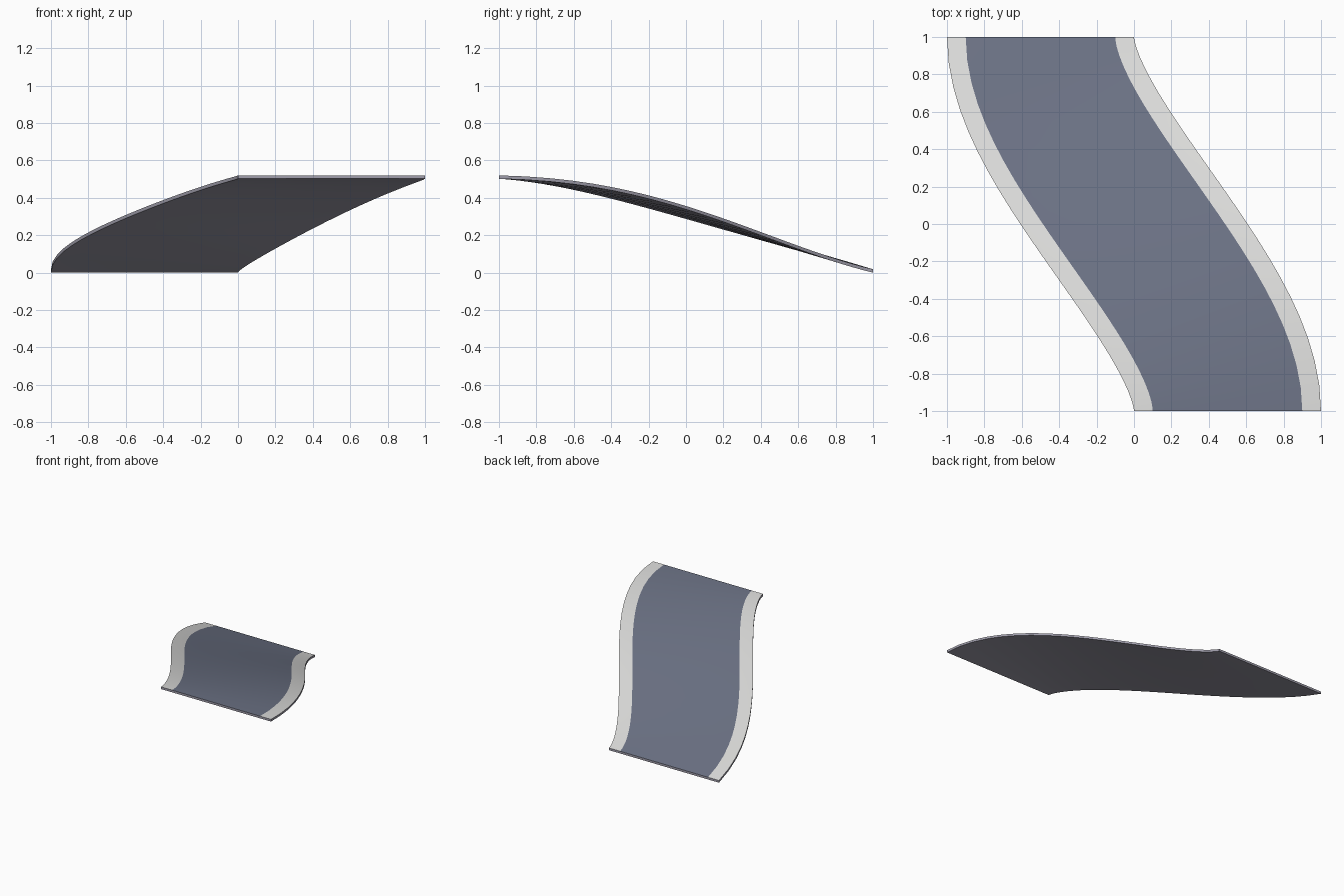
import bpy, bmesh
from mathutils import Vector

if "Cube" in bpy.data.objects:
    bpy.data.objects.remove(bpy.data.objects["Cube"])


def material(name, rgb):
    m = bpy.data.materials.new(name)
    m.diffuse_color = (*rgb, 1)
    m.use_nodes = True
    m.node_tree.nodes["Principled BSDF"].inputs["Base Color"].default_value = m.diffuse_color
    return m


ASPHALT, KERB, BASE = 0, 1, 2
mats = [material("asphalt", (0.150, 0.170, 0.235)),
        material("pale_kerb", (0.72, 0.72, 0.71)),
        material("grey_base", (0.36, 0.35, 0.42))]

SEGMENTS = 24
THICK = 0.018
K = 0.58                                  # bezier handle length
OFFSETS = [-0.5, -0.4, 0.4, 0.5]          # kerb, road, kerb across the width
# height above the low end at quarter points along y, for each edge
LEFT = [0.0, 0.145, 0.287, 0.42, 0.502]
RIGHT = [0.0, 0.162, 0.338, 0.458, 0.502]


def quartic(vals, u):
    """Smooth curve through five evenly spaced values."""
    total = 0
    for i, v in enumerate(vals):
        for j in range(5):
            if j != i:
                v *= (u * 4 - j) / (i - j)
        total += v
    return total


def centre_line(t):
    """S-shaped centre line and its sideways direction."""
    p = [Vector((-0.5, 1)), Vector((-0.5, 1 - K)), Vector((0.5, K - 1)), Vector((0.5, -1))]
    s = 1 - t
    pos = p[0] * s**3 + p[1] * 3 * s * s * t + p[2] * 3 * s * t * t + p[3] * t**3
    d = (p[1] - p[0]) * s * s + (p[2] - p[1]) * 2 * s * t + (p[3] - p[2]) * t * t
    d.normalize()
    return pos, Vector((-d.y, d.x))


bm = bmesh.new()
top, bottom = [], []
for i in range(SEGMENTS + 1):
    pos, side = centre_line(i / SEGMENTS)
    row_t, row_b = [], []
    for off in OFFSETS:
        q = pos + side * off
        y = max(-1, min(1, q.y))
        u, w = (1 - y) / 2, off + 0.5
        z = quartic(LEFT, u) * (1 - w) + quartic(RIGHT, u) * w
        row_t.append(bm.verts.new((q.x, y, z + THICK)))
        row_b.append(bm.verts.new((q.x, y, z)))
    top.append(row_t)
    bottom.append(row_b)


def face(verts, mat):
    bm.faces.new(verts).material_index = mat


# road surface, underside and long sides
last = len(OFFSETS) - 1
for i in range(SEGMENTS):
    for j in range(last):
        face((top[i][j], top[i + 1][j], top[i + 1][j + 1], top[i][j + 1]),
             ASPHALT if j == 1 else KERB)
        face((bottom[i][j], bottom[i][j + 1], bottom[i + 1][j + 1], bottom[i + 1][j]), BASE)
    for j in (0, last):
        face((top[i][j], bottom[i][j], bottom[i + 1][j], top[i + 1][j]), BASE)
# end faces
for i in (0, SEGMENTS):
    for j in range(last):
        face((top[i][j], top[i][j + 1], bottom[i][j + 1], bottom[i][j]), BASE)

bmesh.ops.recalc_face_normals(bm, faces=bm.faces[:])
mesh = bpy.data.meshes.new("road_ramp")
bm.to_mesh(mesh)
bm.free()
for m in mats:
    mesh.materials.append(m)
road = bpy.data.objects.new("road_ramp", mesh)
bpy.context.collection.objects.link(road)

# smooth along the bend, crisp at the rims
bpy.context.view_layer.objects.active = road
road.select_set(True)
bpy.ops.object.shade_smooth_by_angle(angle=0.6)
